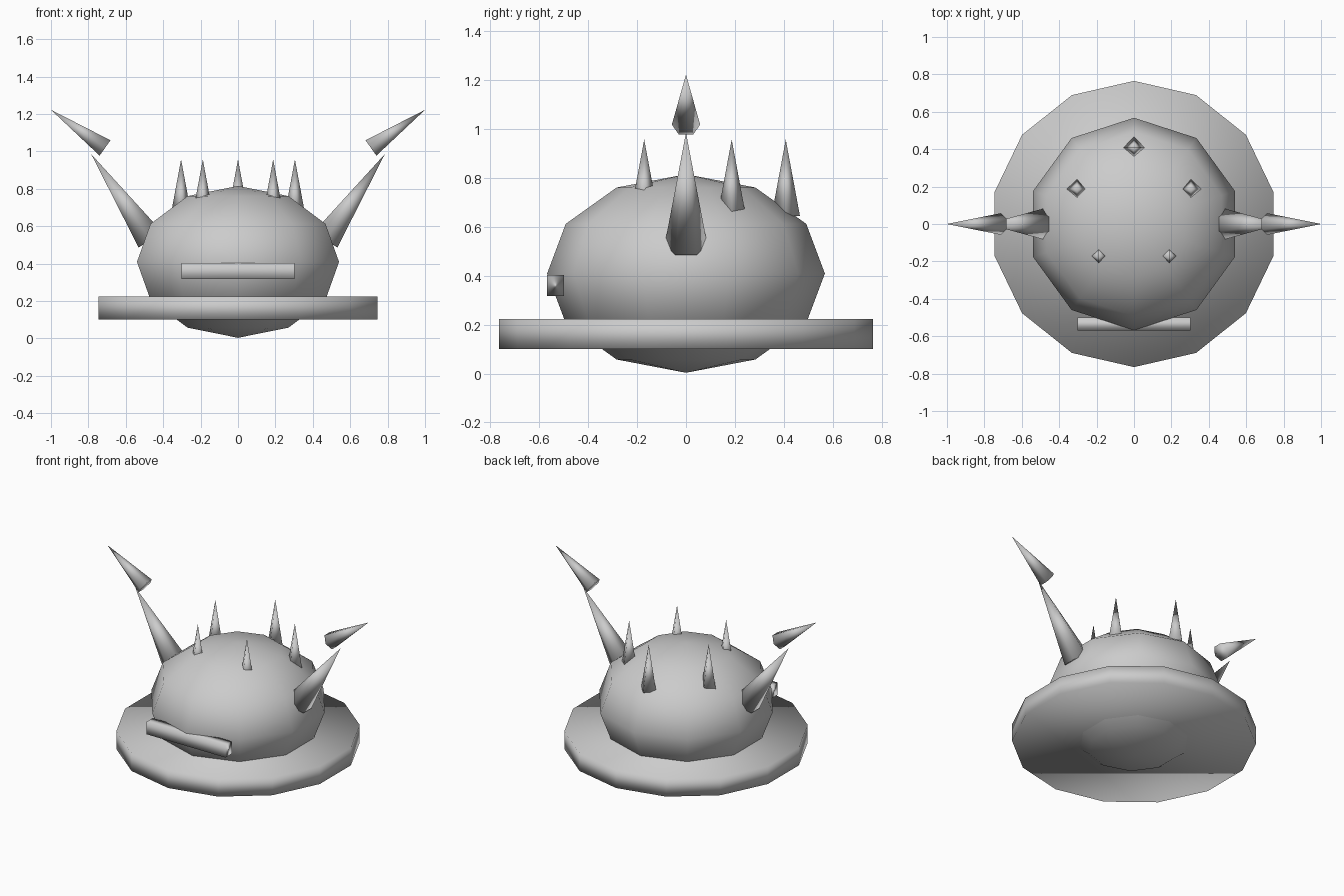
import bpy, math
from mathutils import Vector

if "Cube" in bpy.data.objects:
    bpy.data.objects.remove(bpy.data.objects["Cube"])


def finish(name):
    ob = bpy.context.object
    ob.name = name
    ob.data.name = name
    bpy.ops.object.shade_smooth()
    return ob


def spike(name, base, tip, radius, sides):
    """Capped cone running from the base centre to the tip."""
    base, tip = Vector(base), Vector(tip)
    d = tip - base
    bpy.ops.mesh.primitive_cone_add(
        vertices=sides, radius1=radius, radius2=0, depth=d.length,
        location=(base + tip) / 2, rotation=(0, math.atan2(d.x, d.z), 0))
    return finish(name)


# Low-poly squashed dome body
bpy.ops.mesh.primitive_uv_sphere_add(segments=10, ring_count=6, radius=1,
                                     location=(0, 0, 0.409))
bpy.context.object.scale = (0.568, 0.568, 0.406)
finish("dome_body")

# Flat brim around the body
bpy.ops.mesh.primitive_cylinder_add(vertices=14, radius=0.765, depth=0.122,
                                    location=(0, 0, 0.162))
finish("brim_disc")

# Bar on the front
bpy.ops.mesh.primitive_cube_add(size=1, location=(0, -0.534, 0.36))
bpy.context.object.scale = (0.605, 0.07, 0.085)
finish("front_bar")

# Horns and their floating tips, mirrored left and right
for side, s in (("left", -1), ("right", 1)):
    spike("horn_" + side, (s * 0.469, 0, 0.528), (s * 0.785, 0, 0.985), 0.087, 6)
    spike("horn_tip_" + side, (s * 0.711, 0, 1.018), (s * 1.0, 0, 1.222), 0.058, 6)

# Ring of five small spikes on top
for i in range(5):
    a = math.radians(90 + 72 * i)
    x, y = 0.32 * math.cos(a), 0.088 + 0.32 * math.sin(a)
    spike(f"top_spike_{i + 1}", (x, y, 0.645), (x, y, 0.957), 0.058, 4)
